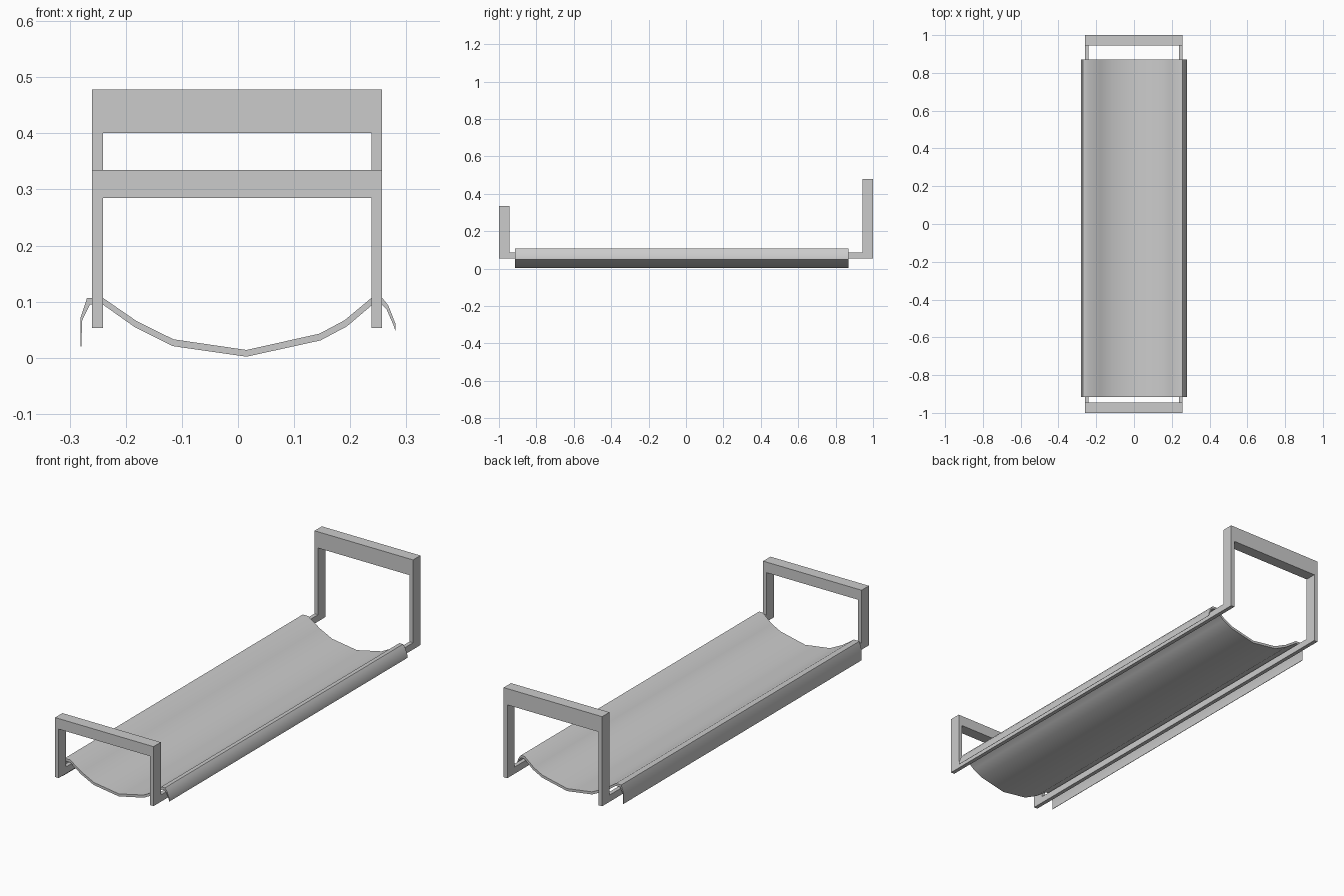
import bpy
import bmesh
import math

cube = bpy.data.objects.get("Cube")
if cube:
    bpy.data.objects.remove(cube, do_unlink=True)

grey = bpy.data.materials.new("light grey")
grey.use_nodes = True
grey.diffuse_color = (0.6, 0.6, 0.6, 1)
grey.node_tree.nodes["Principled BSDF"].inputs["Base Color"].default_value = (0.6, 0.6, 0.6, 1)

POST_X = ((-0.26, -0.241), (0.238, 0.257))
BASE_Z = 0.053


def prism(name, outline, place, depth):
    """Extrude a closed outline; place maps its 2D points into space."""
    bm = bmesh.new()
    face = bm.faces.new([bm.verts.new(place(a, b)) for a, b in outline])
    ext = bmesh.ops.extrude_face_region(bm, geom=[face])
    moved = [v for v in ext["geom"] if isinstance(v, bmesh.types.BMVert)]
    bmesh.ops.translate(bm, verts=moved, vec=(0, depth, 0))
    bmesh.ops.recalc_face_normals(bm, faces=bm.faces)
    mesh = bpy.data.meshes.new(name)
    bm.to_mesh(mesh)
    bm.free()
    mesh.materials.append(grey)
    obj = bpy.data.objects.new(name, mesh)
    bpy.context.collection.objects.link(obj)
    return obj


def end_frame(name, y, top, bar):
    """Upside-down U frame: two posts joined by a top bar."""
    (x0, x1), (x2, x3) = POST_X
    low = top - bar
    outline = [(x0, BASE_Z), (x0, top), (x3, top), (x3, BASE_Z),
               (x2, BASE_Z), (x2, low), (x1, low), (x1, BASE_Z)]
    prism(name, outline, lambda x, z: (x, y, z), 0.055)


end_frame("front_frame", -1.0, 0.335, 0.05)
end_frame("back_frame", 0.945, 0.478, 0.077)

# Long side rails between the frames
for side, (xa, xb) in zip(("right", "left"), POST_X):
    outline = [(xa, BASE_Z), (xa, 0.085), (xb, 0.085), (xb, BASE_Z)]
    prism(side + "_rail", outline, lambda x, z: (x, -0.945, z), 1.89)

# Sagging cloth draped over both rails: upper and lower profile lines
upper = [(-0.281, 0.02), (-0.281, 0.07), (-0.269, 0.107), (-0.241, 0.107),
         (-0.18, 0.065), (-0.115, 0.033), (0.015, 0.014), (0.145, 0.043),
         (0.19, 0.067), (0.238, 0.107), (0.257, 0.107), (0.268, 0.093), (0.281, 0.06),
         (0.281, 0.049)]
lower = [(-0.279, 0.02), (-0.278, 0.066), (-0.264, 0.095), (-0.241, 0.095),
         (-0.183, 0.054), (-0.117, 0.021), (0.015, 0.002), (0.147, 0.031),
         (0.194, 0.056), (0.24, 0.095), (0.256, 0.095), (0.265, 0.086), (0.278, 0.056),
         (0.28, 0.049)]
cloth = prism("sling_cloth", upper + lower[::-1], lambda x, z: (x, -0.915, z), 1.785)

bpy.ops.object.select_all(action="DESELECT")
cloth.select_set(True)
bpy.context.view_layer.objects.active = cloth
bpy.ops.object.shade_smooth_by_angle(angle=math.radians(50))
